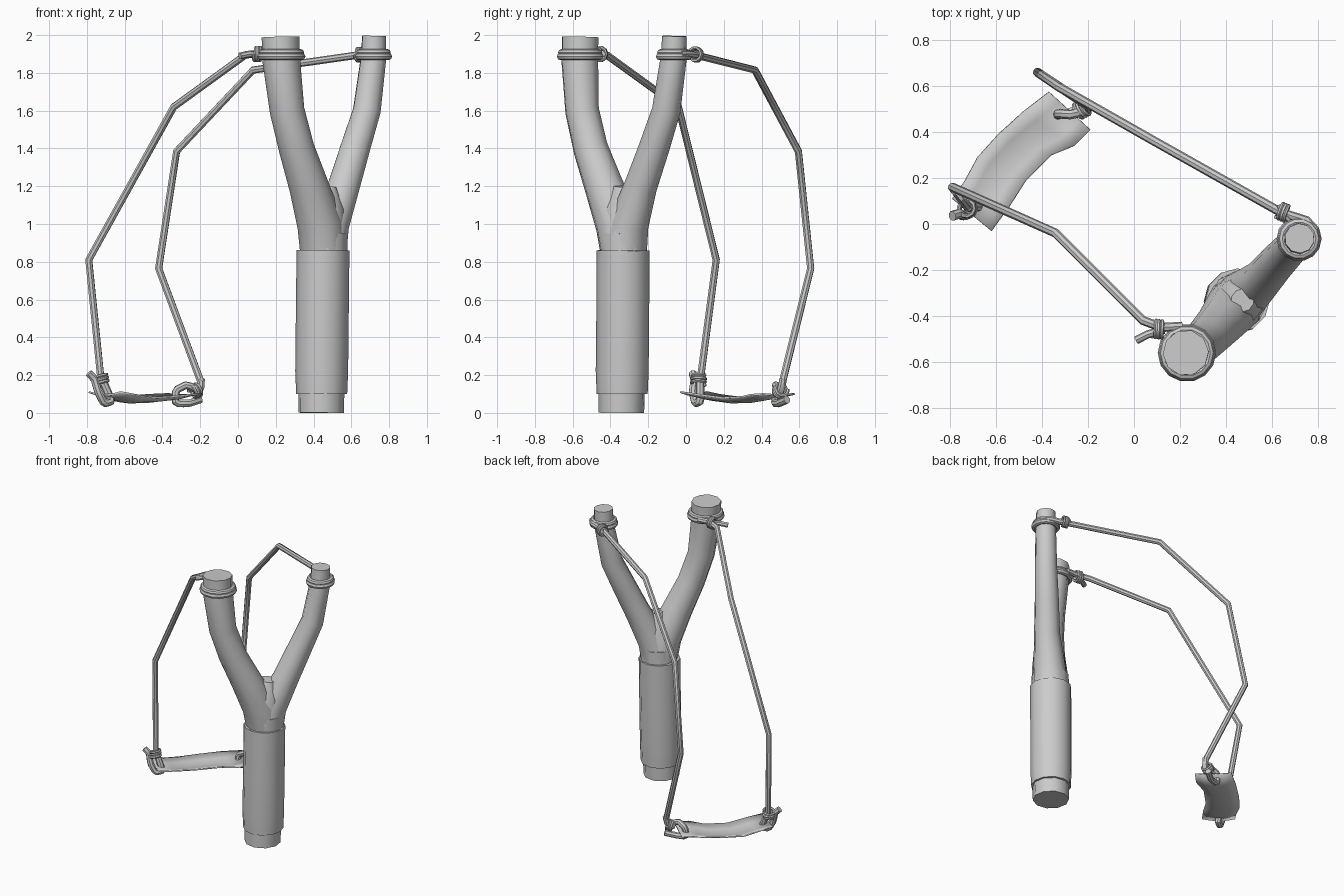
import bpy, bmesh, math
from mathutils import Vector

if "Cube" in bpy.data.objects:
    bpy.data.objects.remove(bpy.data.objects["Cube"])


def finish(name, mesh, angle=40):
    ob = bpy.data.objects.new(name, mesh)
    bpy.context.collection.objects.link(ob)
    bpy.ops.object.select_all(action='DESELECT')
    ob.select_set(True)
    bpy.context.view_layer.objects.active = ob
    bpy.ops.object.shade_smooth_by_angle(angle=math.radians(angle))
    return ob


def tube(name, pts, radii, sides=8, smooth=False, angle=40):
    """Capped round tube through the points; radii is one number or one per point."""
    if not isinstance(radii, (list, tuple)):
        radii = [radii] * len(pts)
    cu = bpy.data.curves.new(name, 'CURVE')
    cu.dimensions = '3D'
    cu.bevel_depth = 1.0
    cu.bevel_resolution = (sides - 4) // 2
    cu.use_fill_caps = True
    if smooth:
        sp = cu.splines.new('NURBS')
        sp.order_u, sp.resolution_u = 3, 3
    else:
        sp = cu.splines.new('POLY')
    sp.points.add(len(pts) - 1)
    for p, co, r in zip(sp.points, pts, radii):
        p.co = (*co, 1)
        p.radius = r
    if smooth:
        sp.use_endpoint_u = True
    tmp = bpy.data.objects.new(name + "_tmp", cu)
    bpy.context.collection.objects.link(tmp)
    dg = bpy.context.evaluated_depsgraph_get()
    mesh = bpy.data.meshes.new_from_object(tmp.evaluated_get(dg))
    bpy.data.objects.remove(tmp)
    bm = bmesh.new()
    bm.from_mesh(mesh)
    bmesh.ops.remove_doubles(bm, verts=bm.verts, dist=1e-5)
    bmesh.ops.recalc_face_normals(bm, faces=bm.faces)
    bm.to_mesh(mesh)
    bm.free()
    return finish(name, mesh, angle)


def coil(name, a, b, radius, turns=3, wire=0.009):
    """Thin cord wound around the line a-b."""
    a, b = Vector(a), Vector(b)
    q = (b - a).to_track_quat('Z', 'Y')
    n = turns * 10
    pts = []
    for i in range(n + 1):
        t = 2 * math.pi * i / 10
        pts.append(a.lerp(b, i / n) + q @ Vector((radius * math.cos(t), radius * math.sin(t), 0)))
    tube(name, pts, wire, 6)


def ring(name, x, y, z, major, minor):
    bm = bmesh.new()
    n, m = 14, 8
    g = []
    for i in range(n):
        a = 2 * math.pi * i / n
        g.append([bm.verts.new((x + (major + minor * math.cos(b)) * math.cos(a),
                                y + (major + minor * math.cos(b)) * math.sin(a),
                                z + minor * math.sin(b)))
                  for b in (2 * math.pi * j / m for j in range(m))])
    for i in range(n):
        for j in range(m):
            bm.faces.new((g[i][j], g[(i + 1) % n][j], g[(i + 1) % n][(j + 1) % m], g[i][(j + 1) % m]))
    mesh = bpy.data.meshes.new(name)
    bm.to_mesh(mesh)
    bm.free()
    finish(name, mesh)


# handle core and wrapped grip
tube("handle_core", [(0.44, -0.342, 0), (0.442, -0.34, 0.2), (0.455, -0.33, 0.8), (0.457, -0.33, 0.95)],
     [0.122, 0.125, 0.125, 0.125], 10)
tube("grip", [(0.443, -0.338, 0.1), (0.443, -0.338, 0.22), (0.446, -0.335, 0.5), (0.45, -0.333, 0.86)],
     [0.135, 0.14, 0.14, 0.14], 12)

# forked arms
tube("thick_fork_arm",
     [(0.45, -0.335, 0.86), (0.435, -0.36, 1.0), (0.375, -0.435, 1.2), (0.31, -0.505, 1.4),
      (0.26, -0.55, 1.6), (0.23, -0.562, 1.86), (0.227, -0.562, 1.9), (0.225, -0.56, 1.99)],
     [0.122, 0.122, 0.105, 0.094, 0.092, 0.1, 0.099, 0.1], 10)
tube("thin_fork_arm",
     [(0.457, -0.328, 0.86), (0.485, -0.305, 1.0), (0.56, -0.24, 1.2), (0.62, -0.17, 1.4),
      (0.682, -0.105, 1.6), (0.715, -0.068, 1.86), (0.718, -0.064, 1.9), (0.72, -0.062, 1.995)],
     [0.122, 0.108, 0.088, 0.082, 0.076, 0.07, 0.068, 0.065], 10)
tube("crotch", [(0.455, -0.335, 0.9), (0.46, -0.335, 1.08), (0.472, -0.332, 1.2)], [0.12, 0.105, 0.05], 10)

# cords looped around both tips
for nm, x, y, r in (("thick", 0.23, -0.56, 0.107), ("thin", 0.718, -0.064, 0.078)):
    ring(nm + "_tip_loop_lower", x, y, 1.887, r, 0.02)
    ring(nm + "_tip_loop_upper", x, y, 1.908, r - 0.005, 0.018)

# elastic bands running from the tips down to the pouch
tube("left_band", [(0.21, -0.445, 1.9), (0.12, -0.45, 1.905), (0.04, -0.42, 1.895), (-0.34, -0.04, 1.62),
                   (-0.79, 0.16, 0.81), (-0.725, 0.075, 0.17)], 0.02)
tube("right_band", [(0.79, -0.03, 1.9), (0.75, 0.015, 1.9), (0.64, 0.05, 1.895), (0.08, 0.365, 1.815),
                    (-0.325, 0.595, 1.385), (-0.42, 0.66, 0.765), (-0.195, 0.51, 0.16)], 0.02)

# loose ends and loops through the pouch
tube("left_tip_tail", [(0.13, -0.46, 1.89), (0.06, -0.48, 1.9), (0.01, -0.505, 1.89)], 0.018)
tube("right_tip_tail", [(0.68, 0.02, 1.895), (0.645, 0.05, 1.9), (0.635, 0.085, 1.9)], 0.018)
tube("left_pouch_loop",
     [(-0.725, 0.075, 0.19), (-0.69, 0.075, 0.11), (-0.67, 0.075, 0.06), (-0.71, 0.05, 0.05),
      (-0.74, 0.035, 0.11), (-0.76, 0.045, 0.18), (-0.79, 0.035, 0.21)], 0.022, 8, True)
tube("right_pouch_loop",
     [(-0.195, 0.515, 0.18), (-0.2, 0.5, 0.11), (-0.27, 0.475, 0.15), (-0.33, 0.48, 0.12),
      (-0.33, 0.47, 0.05), (-0.26, 0.49, 0.05), (-0.2, 0.535, 0.07)], 0.021, 8, True)

# knot bindings
coil("left_tip_binding", (0.125, -0.46, 1.9), (0.085, -0.455, 1.9), 0.036)
coil("right_tip_binding", (0.665, 0.045, 1.9), (0.63, 0.06, 1.895), 0.034)
coil("left_pouch_binding", (-0.73, 0.07, 0.2), (-0.72, 0.065, 0.15), 0.036)
coil("right_pouch_binding", (-0.245, 0.49, 0.11), (-0.205, 0.51, 0.125), 0.034)

# leather pouch: left edge, right edge and centre height at each station
stations = [(-0.37, 0.575, -0.19, 0.41, 0.10, 0.095), (-0.48, 0.49, -0.26, 0.34, 0.095, 0.07),
            (-0.59, 0.39, -0.36, 0.30, 0.085, 0.058), (-0.68, 0.29, -0.47, 0.19, 0.08, 0.055),
            (-0.74, 0.18, -0.54, 0.08, 0.095, 0.07), (-0.79, 0.11, -0.62, -0.03, 0.11, 0.095)]
bm = bmesh.new()
rows = []
for lx, ly, rx, ry, ze, zc in stations:
    row = []
    for k in range(5):
        t = k / 4
        z = zc + (ze - zc) * (2 * t - 1) ** 2
        row.append(bm.verts.new((lx + (rx - lx) * t, ly + (ry - ly) * t, z)))
    rows.append(row)
for a, b in zip(rows, rows[1:]):
    for k in range(4):
        bm.faces.new((a[k], b[k], b[k + 1], a[k + 1]))
mesh = bpy.data.meshes.new("pouch")
bm.to_mesh(mesh)
bm.free()
pouch = finish("pouch", mesh)
sol = pouch.modifiers.new("thickness", 'SOLIDIFY')
sol.thickness = 0.01
sol.offset = 0
